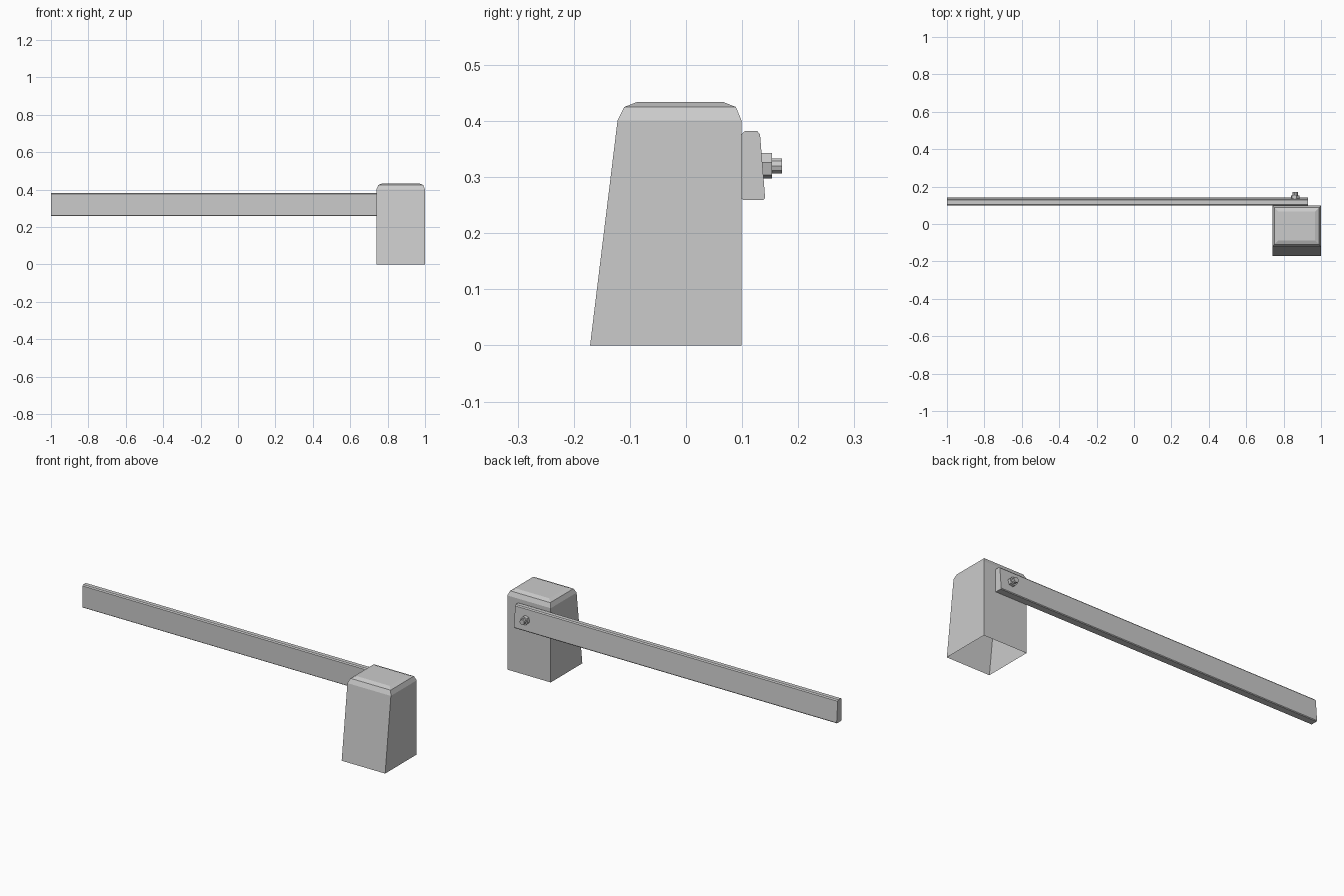
import bpy, bmesh, math

if "Cube" in bpy.data.objects:
    bpy.data.objects.remove(bpy.data.objects["Cube"])


def make_object(name, bm):
    bmesh.ops.recalc_face_normals(bm, faces=bm.faces)
    mesh = bpy.data.meshes.new(name)
    bm.to_mesh(mesh)
    bm.free()
    obj = bpy.data.objects.new(name, mesh)
    bpy.context.collection.objects.link(obj)
    return obj


def loft(name, rings, cap_start=True, cap_end=True):
    bm = bmesh.new()
    loops = [[bm.verts.new(p) for p in ring] for ring in rings]
    n = len(loops[0])
    for a, b in zip(loops, loops[1:]):
        for i in range(n):
            j = (i + 1) % n
            bm.faces.new((a[i], a[j], b[j], b[i]))
    if cap_start:
        bm.faces.new(loops[0])
    if cap_end:
        bm.faces.new(loops[-1])
    return make_object(name, bm)


def rect(x0, x1, y0, y1, z):
    return [(x0, y0, z), (x1, y0, z), (x1, y1, z), (x0, y1, z)]


def rod(name, radius, sides, y0, y1, turn):
    # straight prism along y, centred on the bolt axis
    angles = [turn + 2 * math.pi * i / sides for i in range(sides)]
    return loft(name, [[(0.862 + radius * math.cos(a), y, 0.32 + radius * math.sin(a))
                        for a in angles] for y in (y0, y1)])


# Tapered concrete post with a rounded-off top and open underside
loft("post", [
    rect(0.74, 1.0, -0.171, 0.099, 0.0),
    rect(0.74, 1.0, -0.122, 0.099, 0.401),
    rect(0.750, 0.990, -0.110, 0.089, 0.425),
    rect(0.772, 0.968, -0.087, 0.066, 0.434),
], cap_start=False)

# Long rail with a sloped back and softened edges
profile = [(0.099, 0.262), (0.102, 0.259), (0.138, 0.259), (0.141, 0.263),
           (0.132, 0.376), (0.127, 0.382), (0.105, 0.382), (0.099, 0.377)]
loft("rail", [[(x, y, z) for y, z in profile] for x in (-1.0, 0.93)])

# Bolt holding the rail to the post
rod("bolt_nut", 0.0235, 6, 0.125, 0.153, math.radians(75))
rod("bolt_shank", 0.0142, 10, 0.125, 0.171, 0.0)
